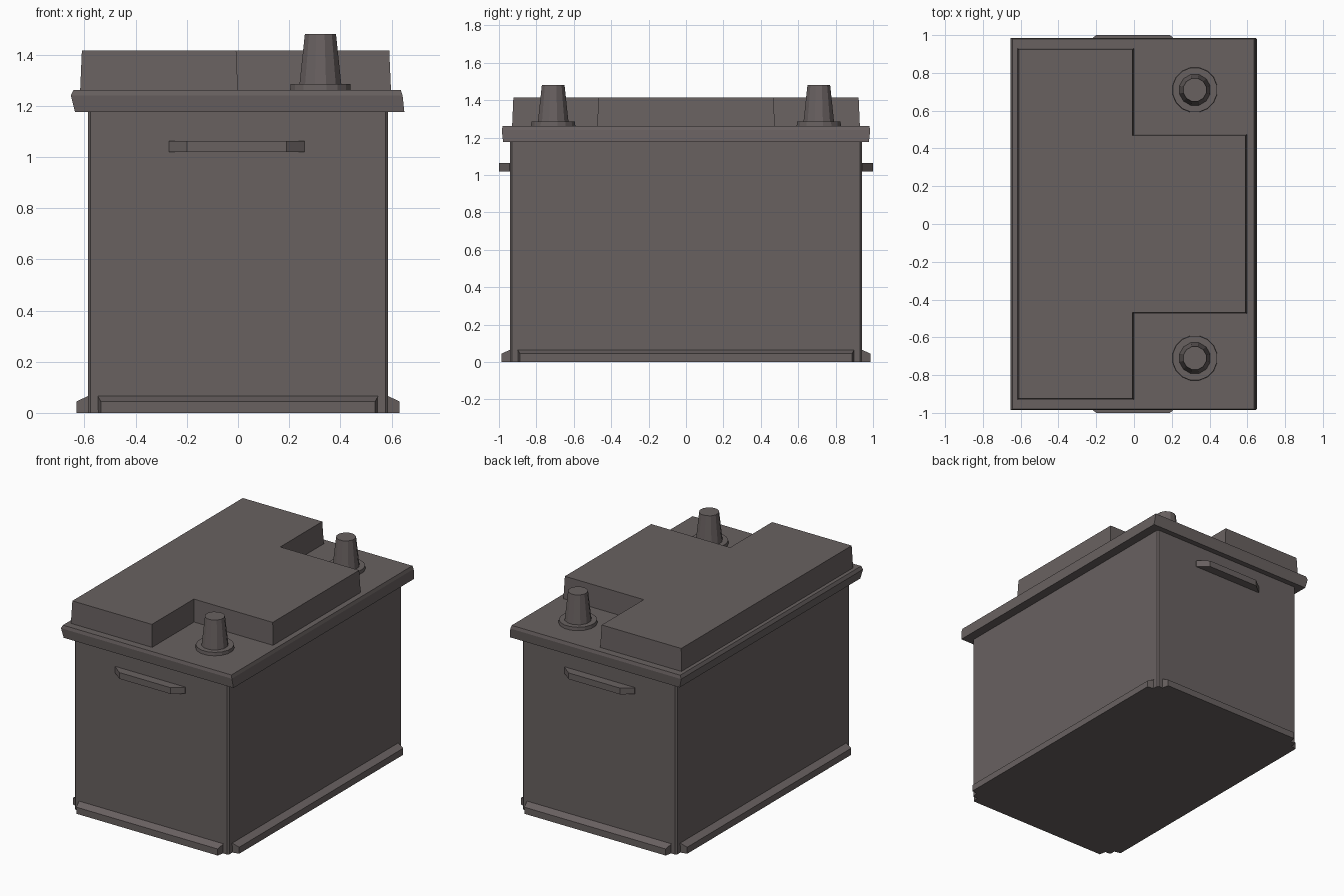
import bpy, bmesh, math
from mathutils import Vector

if "Cube" in bpy.data.objects:
    bpy.data.objects.remove(bpy.data.objects["Cube"])

mat = bpy.data.materials.new("warm grey plastic")
mat.diffuse_color = (0.14, 0.12, 0.118, 1)
mat.use_nodes = True
mat.node_tree.nodes["Principled BSDF"].inputs["Base Color"].default_value = mat.diffuse_color


def loft(name, rings):
    """Solid from stacked rings of equal length, capped at both ends."""
    bm = bmesh.new()
    vs = [[bm.verts.new(p) for p in r] for r in rings]
    n = len(rings[0])
    for a, b in zip(vs, vs[1:]):
        for i in range(n):
            j = (i + 1) % n
            bm.faces.new((a[i], a[j], b[j], b[i]))
    bm.faces.new(vs[0][::-1])
    bm.faces.new(vs[-1])
    bmesh.ops.recalc_face_normals(bm, faces=bm.faces)
    me = bpy.data.meshes.new(name)
    bm.to_mesh(me)
    bm.free()
    me.materials.append(mat)
    ob = bpy.data.objects.new(name, me)
    bpy.context.collection.objects.link(ob)
    return ob


def rect(x0, x1, y, z):
    return [(x0, -y, z), (x1, -y, z), (x1, y, z), (x0, y, z)]


def circle(x, y, r, z, n):
    return [(x + r * math.cos((i + .5) * math.tau / n),
             y + r * math.sin((i + .5) * math.tau / n), z) for i in range(n)]


def t_shape(d, z):
    """T outline of the raised cover, shrunk by d."""
    a, b = 0.93 - d, 0.475 - d
    return [(-0.617 + d, -a, z), (-d, -a, z), (-d, -b, z), (0.598 - d, -b, z),
            (0.598 - d, b, z), (-d, b, z), (-d, a, z), (-0.617 + d, a, z)]


# Case with narrow chamfered vertical corners
def case_ring(z, x=0.586, y=0.94, c=0.01):
    return [(-x + c, -y, z), (x - c, -y, z), (x, -y + c, z), (x, y - c, z),
            (x - c, y, z), (-x + c, y, z), (-x, y - c, z), (-x, -y + c, z)]


loft("case", [case_ring(0), case_ring(1.18)])

# Overhanging lid rim
loft("lid_rim", [rect(-0.637, 0.65, 0.978, 1.176), rect(-0.653, 0.643, 0.985, 1.24),
                 rect(-0.642, 0.636, 0.98, 1.262)])

# Raised T-shaped cover
loft("raised_cover", [t_shape(0, 1.255), t_shape(0.007, 1.415)])

# Foot strips: chamfered section running along the bottom of each wall
foot_profile = [(-0.01, 0), (0.046, 0), (0.046, 0.045), (0, 0.066), (-0.01, 0.066)]


def foot(name, wall, half, angle):
    rings = []
    for s in (-1, 1):
        ring = []
        for d, z in foot_profile:
            t = half - (0.012 if d > 0 else 0)
            u, v = s * t, -(wall + d)
            ring.append((u * math.cos(angle) - v * math.sin(angle),
                         u * math.sin(angle) + v * math.cos(angle), z))
        rings.append(ring)
    loft(name, rings)


for i, (side, wall, half) in enumerate([("front", 0.94, 0.548), ("right", 0.585, 0.9),
                                        ("back", 0.94, 0.548), ("left", 0.585, 0.9)]):
    foot(side + "_foot_strip", wall, half, i * math.pi / 2)

for s, side in ((-1, "front"), (1, "back")):
    # Tapered grip ledge on the end wall
    grip = [(-0.27, s * 0.93), (-0.27, s * 0.945), (-0.2, s * 1.0),
            (0.19, s * 1.0), (0.26, s * 0.945), (0.26, s * 0.93)]
    loft(side + "_grip", [[(x, y, z) for x, y in grip] for z in (1.02, 1.063)])

    # Terminal: flat collar and tapered post
    y = s * 0.71
    loft(side + "_terminal_collar", [circle(0.322, y, 0.121, 1.255, 16),
                                     circle(0.322, y, 0.119, 1.285, 16)])
    loft(side + "_terminal_post", [circle(0.322, y, 0.085, 1.28, 12),
                                   circle(0.322, y, 0.063, 1.48, 12)])
